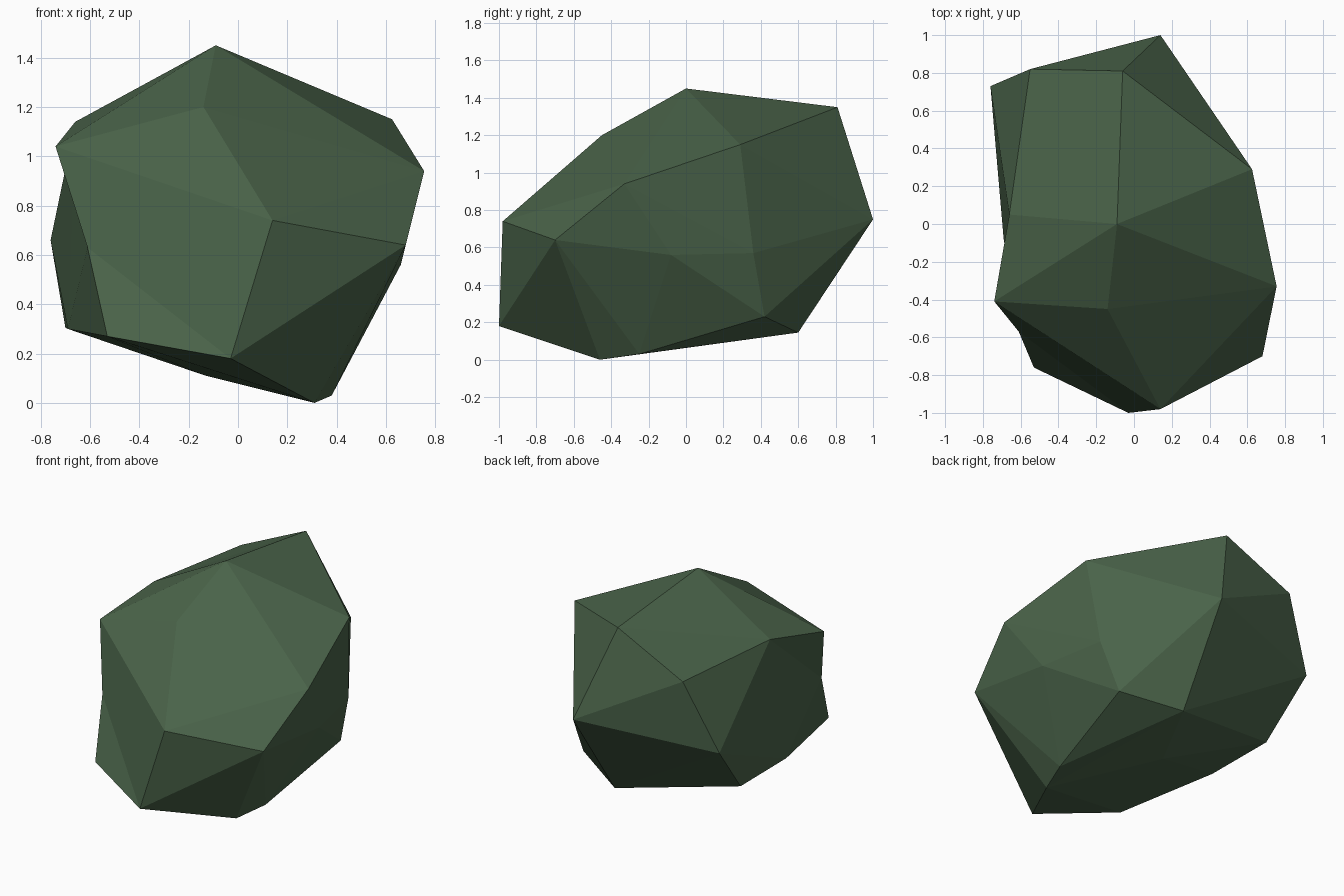
import bpy, bmesh
from mathutils import Vector

if "Cube" in bpy.data.objects:
    bpy.data.objects.remove(bpy.data.objects["Cube"])

# Corners of the faceted boulder, ring by ring from the top down
CROWN = [(-0.09, 0, 1.45), (-0.14, -0.45, 1.20), (-0.06, 0.81, 1.35),
         (0.625, 0.29, 1.15), (-0.55, 0.82, 1.12), (-0.74, -0.41, 1.04)]
WAIST = [(0.755, -0.33, 0.94), (0.14, -0.98, 0.74), (0.14, 1.0, 0.75),
         (0.68, -0.70, 0.64), (-0.76, 0.73, 0.66), (0.57, 0.36, 0.57),
         (0.66, -0.08, 0.56)]
BASE = [(-0.03, -1.0, 0.18), (-0.53, -0.76, 0.27), (-0.70, 0.42, 0.305),
        (-0.69, -0.08, 0.30), (0.47, 0.42, 0.23), (0.11, 0.60, 0.145),
        (-0.13, 0.12, 0.11), (0.38, -0.25, 0.03), (0.31, -0.46, 0.0)]
# Slightly hollow corners: (position, outward push while the skin is made)
HOLLOWS = [((-0.61, -0.57, 0.63), (-0.07, -0.07, 0)),
           ((-0.66, 0.05, 1.14), (-0.16, 0, 0))]

# Wrap the corners in a skin, then press the hollow corners back in
bm = bmesh.new()
for p in CROWN + WAIST + BASE:
    bm.verts.new(p)
pressed = [(bm.verts.new(Vector(p) + Vector(d)), p) for p, d in HOLLOWS]
bmesh.ops.convex_hull(bm, input=bm.verts[:])
for v, p in pressed:
    v.co = p
bmesh.ops.delete(bm, geom=[v for v in bm.verts if not v.link_faces], context='VERTS')
bmesh.ops.recalc_face_normals(bm, faces=bm.faces[:])

# Boulder object with one mossy colour, flat faces
mesh = bpy.data.meshes.new("boulder")
bm.to_mesh(mesh)
bm.free()
mat = bpy.data.materials.new("mossy green stone")
mat.diffuse_color = (0.068, 0.125, 0.067, 1)
mat.use_nodes = True
mat.node_tree.nodes["Principled BSDF"].inputs["Base Color"].default_value = mat.diffuse_color
mesh.materials.append(mat)
boulder = bpy.data.objects.new("boulder", mesh)
bpy.context.collection.objects.link(boulder)
